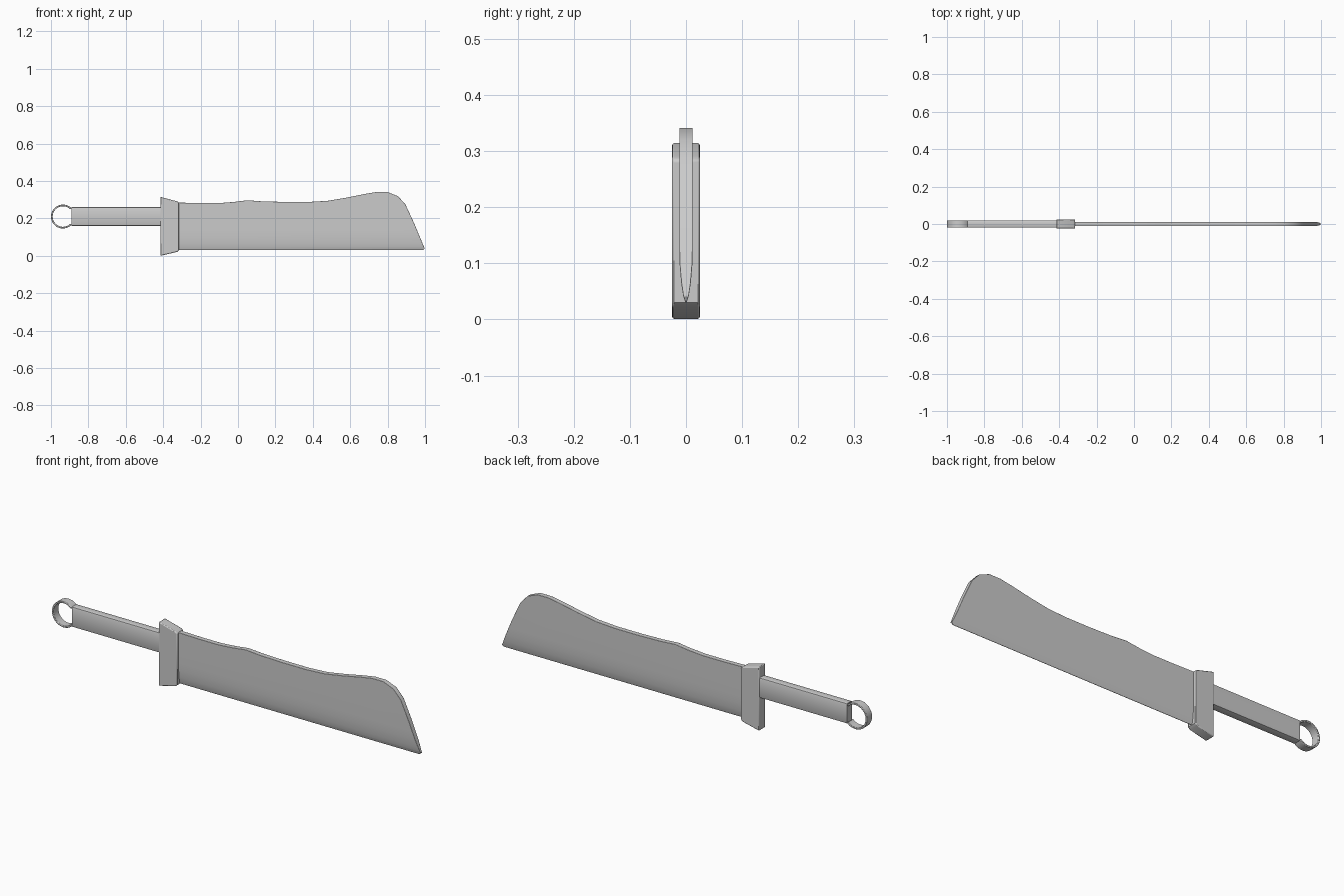
import bpy, bmesh, math

if "Cube" in bpy.data.objects:
    bpy.data.objects.remove(bpy.data.objects["Cube"])


def finish(name, bm, bevel=0.0, segments=2):
    bmesh.ops.recalc_face_normals(bm, faces=bm.faces)
    mesh = bpy.data.meshes.new(name)
    bm.to_mesh(mesh)
    bm.free()
    ob = bpy.data.objects.new(name, mesh)
    bpy.context.collection.objects.link(ob)
    if bevel:
        mod = ob.modifiers.new("Soft edges", 'BEVEL')
        mod.width = bevel
        mod.segments = segments
        mod.limit_method = 'ANGLE'
        mod.angle_limit = math.radians(50)
    bpy.ops.object.select_all(action='DESELECT')
    ob.select_set(True)
    bpy.context.view_layer.objects.active = ob
    bpy.ops.object.shade_smooth_by_angle(angle=math.radians(35))
    return ob


def prism(points, half):
    """Extrude an x-z outline symmetrically about y = 0."""
    bm = bmesh.new()
    face = bm.faces.new([bm.verts.new((x, -half, z)) for x, z in points])
    ext = bmesh.ops.extrude_face_region(bm, geom=[face])['geom']
    for v in ext:
        if isinstance(v, bmesh.types.BMVert):
            v.co.y = half
    return bm


# Blade: outline, sliced at several heights and thinned to the cutting edge
outline = [(-0.36, 0.03), (-0.36, 0.285), (-0.3, 0.284), (-0.2, 0.282), (-0.1, 0.282),
           (-0.02, 0.288), (0.05, 0.297), (0.13, 0.291), (0.25, 0.288),
           (0.38, 0.288), (0.48, 0.294), (0.58, 0.311), (0.68, 0.331),
           (0.74, 0.341), (0.80, 0.341), (0.855, 0.319), (0.895, 0.275),
           (0.94, 0.178), (0.997, 0.042), (0.99, 0.03)]
taper = [(0.03, 0.001), (0.042, 0.005), (0.065, 0.0085), (0.10, 0.0115), (0.14, 0.012)]
blade = prism(outline, 0.012)
for z, _ in taper[1:]:
    bmesh.ops.bisect_plane(blade, geom=blade.verts[:] + blade.edges[:] + blade.faces[:],
                           plane_co=(0, 0, z), plane_no=(0, 0, 1))
for v in blade.verts:
    for (z0, t0), (z1, t1) in zip(taper, taper[1:]):
        if z0 - 1e-5 <= v.co.z <= z1:
            t = t0 + (t1 - t0) * (v.co.z - z0) / (z1 - z0)
            v.co.y = math.copysign(t, v.co.y)
            break
finish("blade", blade, 0.002)

# Guard: flared block between blade and grip
finish("guard", prism([(-0.415, 0.0), (-0.415, 0.315), (-0.325, 0.291), (-0.315, 0.284),
                       (-0.315, 0.03), (-0.325, 0.021)], 0.025), 0.004)

# Grip: bar with chamfered long edges
grip = bmesh.new()
bmesh.ops.create_cube(grip, size=1)
for v in grip.verts:
    v.co = (-0.645 + v.co.x * 0.49, v.co.y * 0.04, 0.21 + v.co.z * 0.1)
long_edges = [e for e in grip.edges if abs(e.verts[0].co.x - e.verts[1].co.x) > 0.1]
bmesh.ops.bevel(grip, geom=long_edges, offset=0.007, segments=2, profile=0.5, affect='EDGES')
finish("grip", grip)

# Pommel ring: open band whose ends meet the grip
N = 28
angles = [math.radians(44 + 272 * i / N) for i in range(N + 1)]
arc = [[(-0.936 + r * math.cos(a), 0.21 + r * math.sin(a)) for a in angles]
       for r in (0.064, 0.055)]
finish("pommel_ring", prism(arc[0] + arc[1][::-1], 0.02), 0.002)
